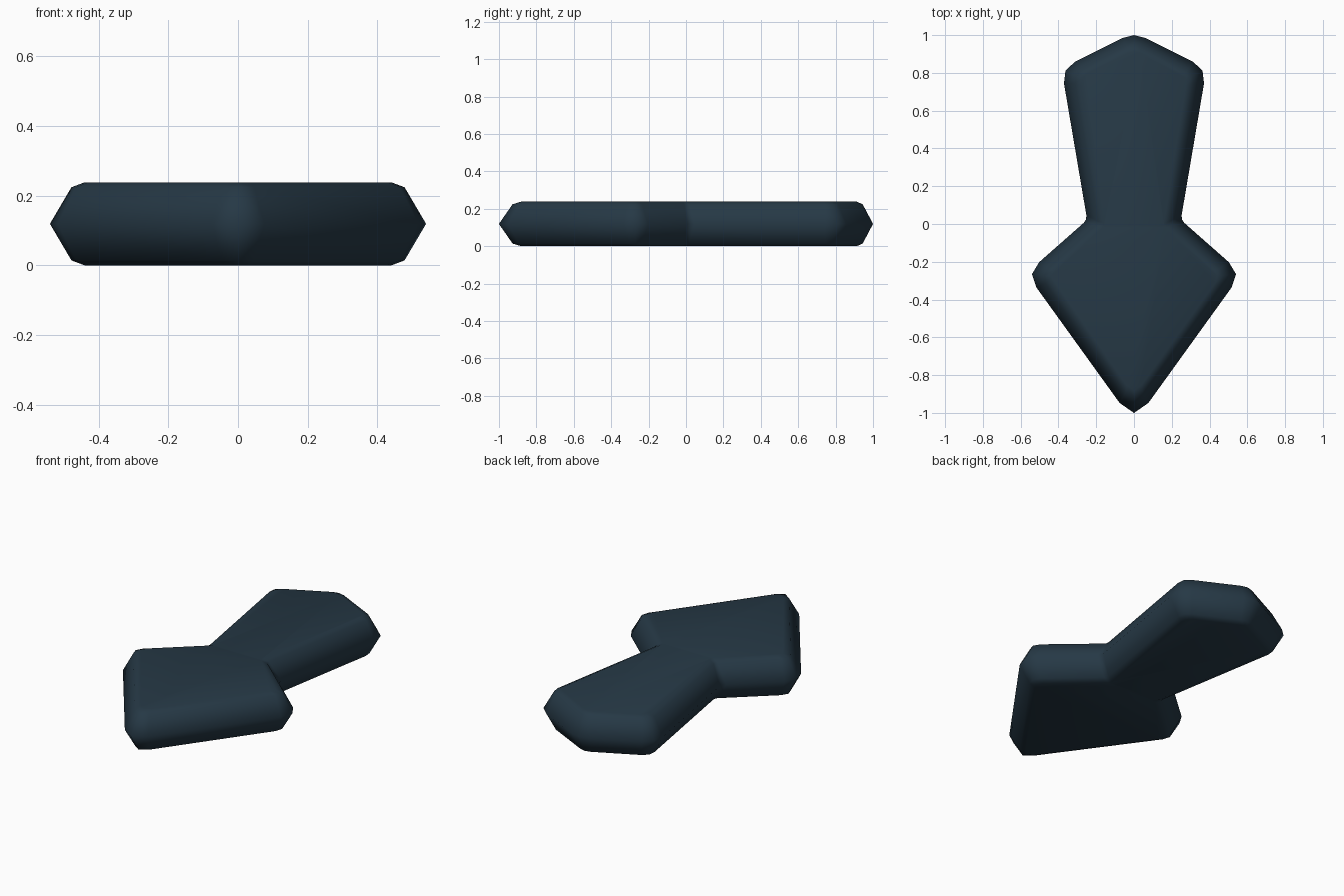
import bpy, bmesh
from mathutils import Vector

if "Cube" in bpy.data.objects:
    bpy.data.objects.remove(bpy.data.objects["Cube"])

# Right half of the outline: corner x, y and rounding length
HALF = [(0, 1.015, .067), (.384, .823, .08), (.248, .022, .025),
        (.570, -.262, .09), (0, -1.053, .13)]
OUTLINE = HALF + [(-x, y, r) for x, y, r in HALF[-2:0:-1]]   # clockwise


def ring_points(inset, rounding):
    """Inset the outline, then round every corner with three points."""
    p = [Vector(c[:2]) for c in OUTLINE]
    n = len(p)
    corners = []
    for i in range(n):
        a = (p[i] - p[i - 1]).normalized()
        b = (p[(i + 1) % n] - p[i]).normalized()
        na, nb = Vector((a.y, -a.x)), Vector((b.y, -b.x))   # inward normals
        corners.append(p[i] + (na + nb) * inset / (1 + na.dot(nb)))
    pts = []
    for i, c in enumerate(corners):
        r = OUTLINE[i][2] * rounding
        p0 = c + (corners[i - 1] - c).normalized() * r
        p1 = c + (corners[(i + 1) % n] - c).normalized() * r
        pts += [p0, (p0 + 2 * c + p1) / 4, p1]
    return pts


mat = bpy.data.materials.new("dark slate blue")
mat.diffuse_color = (.019, .040, .060, 1)
mat.use_nodes = True
mat.node_tree.nodes["Principled BSDF"].inputs["Base Color"].default_value = mat.diffuse_color

# Loft the slab through five rings, widest at mid height
bm = bmesh.new()
rings = []
for z, inset, rounding in [(0, .085, .5), (.014, .055, .6), (.119, 0, 1),
                           (.224, .055, .6), (.238, .085, .5)]:
    rings.append([bm.verts.new((q.x, q.y, z)) for q in ring_points(inset, rounding)])
for lo, hi in zip(rings, rings[1:]):
    for i in range(len(lo)):
        j = (i + 1) % len(lo)
        bm.faces.new((lo[i], lo[j], hi[j], hi[i]))
bm.faces.new(rings[0])
bm.faces.new(rings[-1])
bmesh.ops.recalc_face_normals(bm, faces=bm.faces)
for f in bm.faces:
    f.smooth = True

mesh = bpy.data.meshes.new("arrow_slab")
bm.to_mesh(mesh)
bm.free()
mesh.materials.append(mat)
bpy.context.collection.objects.link(bpy.data.objects.new("arrow_slab", mesh))
